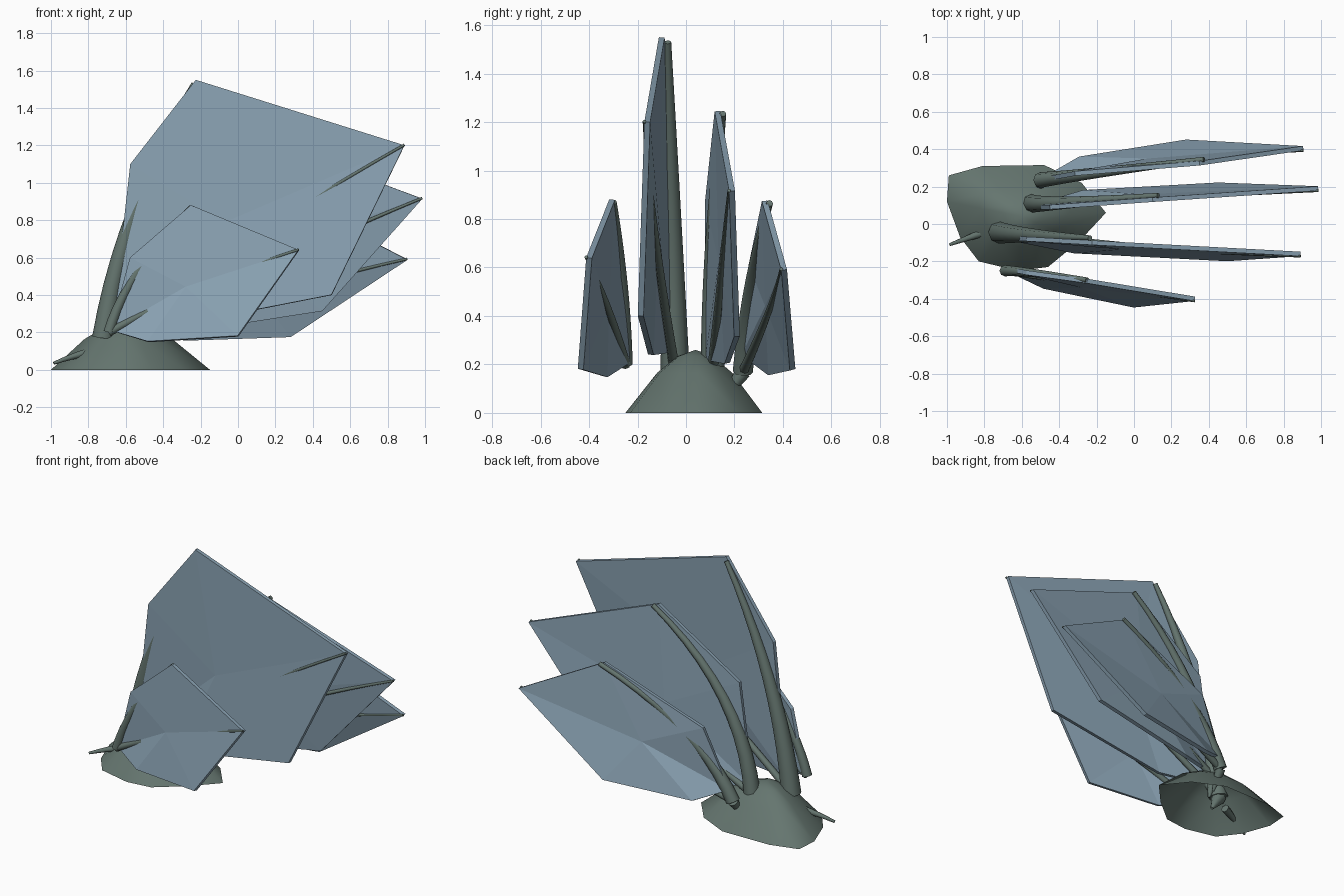
import bpy, bmesh
from mathutils import Vector as V

if "Cube" in bpy.data.objects:
    bpy.data.objects.remove(bpy.data.objects["Cube"])


def material(name, rgb):
    m = bpy.data.materials.new(name)
    m.diffuse_color = (*rgb, 1)
    m.use_nodes = True
    m.node_tree.nodes["Principled BSDF"].inputs["Base Color"].default_value = m.diffuse_color
    return m


GREEN = material("stalk_green", (0.13, 0.18, 0.16))
BLUE = material("leaf_blue", (0.26, 0.37, 0.46))


def mesh_object(name, verts, faces, mat):
    me = bpy.data.meshes.new(name)
    me.from_pydata([tuple(v) for v in verts], [], faces)
    bm = bmesh.new()
    bm.from_mesh(me)
    bmesh.ops.recalc_face_normals(bm, faces=bm.faces)
    bm.to_mesh(me)
    bm.free()
    ob = bpy.data.objects.new(name, me)
    bpy.context.collection.objects.link(ob)
    me.materials.append(mat)
    return ob


def stalk(name, base, ctrl, tip, r0, r1, steps=10):
    """Tapered eight-sided tube along a quadratic bend."""
    a, b, c = V(base), V(ctrl), V(tip)
    verts, faces, n = [], [], 8
    import math
    for i in range(steps + 1):
        t = i / steps
        p = a * (1 - t) ** 2 + b * 2 * t * (1 - t) + c * t * t
        d = ((b - a) * (1 - t) + (c - b) * t).normalized()
        u = d.cross(V((0, 1, 0))).normalized()
        w = d.cross(u)
        r = r0 + (r1 - r0) * t
        for k in range(n):
            ang = 2 * math.pi * k / n
            verts.append(p + (u * math.cos(ang) + w * math.sin(ang)) * r)
    for i in range(steps):
        for k in range(n):
            j = (k + 1) % n
            faces.append((i * n + k, i * n + j, (i + 1) * n + j, (i + 1) * n + k))
    faces += [tuple(range(n)), tuple(range(steps * n, steps * n + n))]
    ob = mesh_object(name, verts, faces, GREEN)
    ob.data.polygons.foreach_set("use_smooth", [len(f) == 4 for f in faces])
    return ob


def leaf(name, rim):
    """Thin faceted plate: a fan of triangles around the rim's middle."""
    rim = [V(p) for p in rim]
    n = len(rim)
    mid = sum(rim, V()) / n
    ob = mesh_object(name, rim + [mid], [(i, (i + 1) % n, n) for i in range(n)], BLUE)
    mod = ob.modifiers.new("thickness", "SOLIDIFY")
    mod.thickness, mod.offset = 0.024, 0
    return mid


# Mound: open hollow shell
outline = [(-.99, .26), (-.81, .31), (-.48, .315), (-.28, .22), (-.15, .06), (-.29, -.09),
           (-.46, -.23), (-.62, -.25), (-.83, -.2), (-.93, -.07), (-1, .12)]
apex = V((-.6, .04, .26))
n = len(outline)
verts = []
for t, z in ((1, 0), (.55, .165), (.25, .235)):
    verts += [(apex.x + (x - apex.x) * t, apex.y + (y - apex.y) * t, z) for x, y in outline]
verts.append(apex)
faces = [(r * n + i, r * n + (i + 1) % n, (r + 1) * n + (i + 1) % n, (r + 1) * n + i)
         for r in range(2) for i in range(n)]
faces += [(2 * n + i, 2 * n + (i + 1) % n, 3 * n) for i in range(n)]
mound = mesh_object("mound", verts, faces, GREEN)
mound.data.polygons.foreach_set("use_smooth", [True] * len(faces))

# Leaf rims: base, left shoulder, top, right corner, lower right, bottom
# Stalks: base, bend, tip, base radius
plants = [
    ([(-.68, -.24, .21), (-.575, -.26, .6), (-.25, -.305, .88), (.325, -.4, .64), (0, -.435, .18), (-.48, -.335, .15)],
     [(-.69, -.25, .2), (-.6, -.25, .52), (-.25, -.3, .87)], .03),
    ([(-.67, -.075, .25), (-.575, -.08, 1.1), (-.225, -.1, 1.55), (.89, -.16, 1.2), (.5, -.187, .4), (-.32, -.145, .24)],
     [(-.72, -.045, .17), (-.62, -.06, .88), (-.235, -.075, 1.53)], .06),
    ([(-.54, .09, .22), (-.45, .09, .87), (.1, .13, 1.245), (.985, .19, .915), (.45, .21, .315), (-.27, .17, .205)],
     [(-.55, .11, .18), (-.48, .1, .81), (.13, .152, 1.235)], .05),
    ([(-.48, .24, .24), (-.316, .27, .61), (.35, .325, .875), (.905, .405, .59), (.28, .44, .178), (-.29, .35, .16)],
     [(-.5, .235, .17), (-.31, .26, .59), (.375, .345, .865)], .042),
]
for i, (rim, path, r) in enumerate(plants, 1):
    mid = leaf(f"leaf_{i}", rim)
    stalk(f"stalk_{i}", *path, r, .014)
    # Rib running inside the leaf to its right corner
    a, c = V(path[0]), V(rim[3]) + V((0, -.012, .003))
    half = (a + c) / 2
    bend = V((half.x, 2 * mid.y - half.y, half.z + .06))
    stalk(f"rib_{i}", a, bend, c, .022, .007)
    # Root under the mound
    b = V(path[0])
    tip = V((-.6, .03, 0)).lerp(V((b.x, b.y, 0)), .6) + V((.03, 0, .05))
    if i > 1:
        stalk(f"root_{i}", b, (b + tip) / 2, tip, r * .8, .008, 4)

# Side sprout
stalk("sprout", (-.76, -.03, .1), (-.86, -.065, .085), (-.985, -.11, .035), .026, .008, 5)
